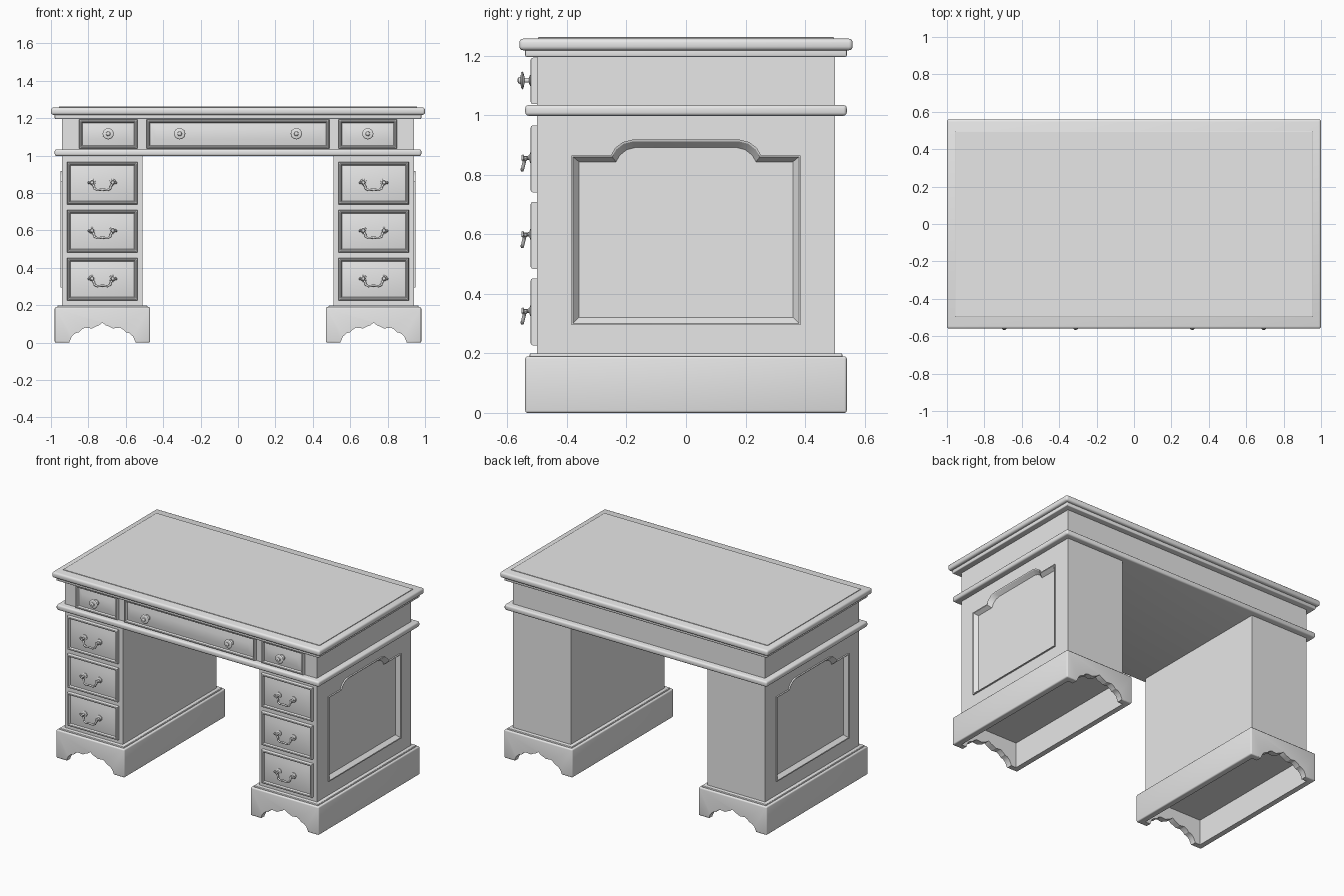
import bpy
import bmesh
import math
from mathutils import Vector

default = bpy.data.objects.get("Cube")
if default:
    bpy.data.objects.remove(default, do_unlink=True)

grey = bpy.data.materials.new("plain_grey")
grey.use_nodes = True
grey.diffuse_color = (0.8, 0.8, 0.8, 1)
grey.node_tree.nodes["Principled BSDF"].inputs["Base Color"].default_value = (0.8, 0.8, 0.8, 1)
parts = []


def finish(name, bm):
    bmesh.ops.recalc_face_normals(bm, faces=bm.faces)
    mesh = bpy.data.meshes.new(name)
    bm.to_mesh(mesh)
    bm.free()
    mesh.materials.append(grey)
    ob = bpy.data.objects.new(name, mesh)
    bpy.context.collection.objects.link(ob)
    parts.append(ob)
    return ob


def box(name, x, y, z, bevel=0.0):
    """Box from (min, max) pairs with optional rounded edges."""
    bm = bmesh.new()
    bmesh.ops.create_cube(bm, size=1)
    for v in bm.verts:
        v.co = [sum(r) / 2 + c * (r[1] - r[0]) for r, c in zip((x, y, z), v.co)]
    if bevel:
        bmesh.ops.bevel(bm, geom=bm.edges[:], offset=bevel, segments=3,
                        profile=0.5, affect='EDGES')
    return finish(name, bm)


def loft(name, rings):
    """Skin through rings of points, closed at both ends."""
    bm = bmesh.new()
    loops = [[bm.verts.new(p) for p in ring] for ring in rings]
    n = len(loops[0])
    for a, b in zip(loops, loops[1:]):
        for i in range(n):
            j = (i + 1) % n
            bm.faces.new((a[i], a[j], b[j], b[i]))
    bm.faces.new(loops[0])
    bm.faces.new(loops[-1])
    return finish(name, bm)


def cut(target, cutter):
    mod = target.modifiers.new("cut", 'BOOLEAN')
    mod.operation = 'DIFFERENCE'
    mod.solver = 'EXACT'
    mod.object = cutter
    bpy.context.view_layer.objects.active = target
    bpy.ops.object.modifier_apply(modifier=mod.name)
    parts.remove(cutter)
    bpy.data.objects.remove(cutter, do_unlink=True)


def turned(name, x, z, profile, sides=16):
    """Turned part along y; profile is (y, radius)."""
    angles = [math.tau * i / sides for i in range(sides)]
    return loft(name, [[(x + r * math.cos(a), y, z + r * math.sin(a)) for a in angles]
                       for y, r in profile])


def drawer(name, x0, x1, z0, z1):
    """Drawer front with rounded rim and raised bevelled field."""
    steps = [(0, -.49), (0, -.514), (.003, -.52), (.008, -.522), (.013, -.52),
             (.018, -.509), (.05, -.518)]
    loft(name, [[(x0 + d, y, z0 + d), (x1 - d, y, z0 + d),
                 (x1 - d, y, z1 - d), (x0 + d, y, z1 - d)] for d, y in steps])


def knob(x):
    turned("drawer_knob", x, 1.117,
           [(-.512, .02), (-.524, .018), (-.528, .008), (-.542, .008), (-.546, .026),
            (-.55, .03), (-.554, .025), (-.556, .012), (-.562, .011), (-.566, .005)])


def bail_handle(x, z):
    for s in (-1, 1):
        turned("handle_rosette", x + s * .055, z + .004,
               [(-.512, .019), (-.523, .018), (-.527, .007), (-.544, .006),
                (-.547, .011), (-.553, .008)], 12)
        turned("handle_end", x + s * .072, z + .002,
               [(-.53, .003), (-.535, .007), (-.542, .007), (-.547, .003)], 8)
    half = [(.072, -.538, .002), (.055, -.541, -.002), (.045, -.545, -.016),
            (.042, -.548, -.03), (.026, -.55, -.037)]
    path = half + [(0, -.55, -.034)] + [(-a, b, c) for a, b, c in reversed(half)]
    curve = bpy.data.curves.new("handle_bail", 'CURVE')
    curve.dimensions = '3D'
    curve.bevel_depth = .006
    curve.bevel_resolution = 2
    curve.use_fill_caps = True
    spline = curve.splines.new('POLY')
    spline.points.add(len(path) - 1)
    for p, co in zip(spline.points, path):
        p.co = (x + co[0], co[1], z + co[2], 1)
    curve.materials.append(grey)
    bpy.context.collection.objects.link(bpy.data.objects.new("handle_bail", curve))


# Desk top and frieze
box("top_slab", (-1, 1), (-.56, .56), (1.218, 1.257), .013)
loft("top_writing_surface", [[(sx * (.957 - d), sy * (.497 - d), z) for sx, sy in
                              ((-1, -1), (1, -1), (1, 1), (-1, 1))]
                             for d, z in ((0, 1.25), (0, 1.261), (.003, 1.263))])
box("under_top_moulding", (-.98, .98), (-.54, .54), (1.196, 1.222), .005)
box("frieze", (-.94, .94), (-.5, .5), (1.02, 1.2))
box("lower_moulding", (-.98, .98), (-.54, .54), (.998, 1.034), .011)

# Frieze drawers
drawer("frieze_drawer_middle", -.488, .488, 1.037, 1.193)
for s in (-1, 1):
    drawer("frieze_drawer_side", *sorted((s * .538, s * .85)), 1.037, 1.193)
    knob(s * .694)
    knob(s * .312)

# Side panel outline (y, z) with a raised shoulder arch
shoulder = [(.385, .295), (.385, .865), (.252, .865), (.238, .89), (.212, .91), (.18, .918)]
outline = shoulder + [(-y, z) for y, z in reversed(shoulder)]


def panel_ring(x, inset):
    return [(x, y * (1 - inset / .385), .607 + (z - .607) * (1 - inset / .31))
            for y, z in outline]


# Scalloped apron shape (x, z)
scallop = [(.178, -.02), (.176, .006), (.163, .034), (.145, .05), (.125, .056), (.112, .07),
           (.093, .08), (.073, .078), (.056, .076), (.036, .086), (.018, .093), (0, .107)]
apron = scallop + [(-x, z) for x, z in reversed(scallop[:-1])]

for s in (-1, 1):
    cx = s * .725

    # Pedestal with recessed side panel
    body = box("pedestal", (cx - .215, cx + .215), (-.5, .5), (.195, 1.01))
    cut(body, loft("pocket_cutter", [panel_ring(s * .915, .002), panel_ring(s * 1.1, .002)]))
    loft("side_panel", [panel_ring(s * .912, 0), panel_ring(s * .95, 0),
                        panel_ring(s * .948, .006), panel_ring(s * .923, .026)])

    # Pedestal drawers
    for z in (.853, .596, .339):
        drawer("pedestal_drawer", cx - .188, cx + .188, z - .113, z + .113)
        bail_handle(cx, z)

    # Hollow plinth with shaped aprons
    plinth = box("plinth", (cx - .255, cx + .255), (-.54, .54), (0, .19), .008)
    cut(plinth, box("hollow_cutter", (cx - .215, cx + .215), (-.5, .5), (-.1, .17)))
    cut(plinth, loft("apron_cutter", [[(cx + x, y, z) for x, z in apron]
                                      for y in (-.7, .7)]))
    box("plinth_cap", (cx - .24, cx + .24), (-.525, .525), (.185, .2), .004)

# Smooth the rounded edges, keep corners sharp
bpy.ops.object.select_all(action='DESELECT')
for ob in parts:
    ob.select_set(True)
bpy.context.view_layer.objects.active = parts[0]
bpy.ops.object.shade_smooth_by_angle(angle=math.radians(30))
